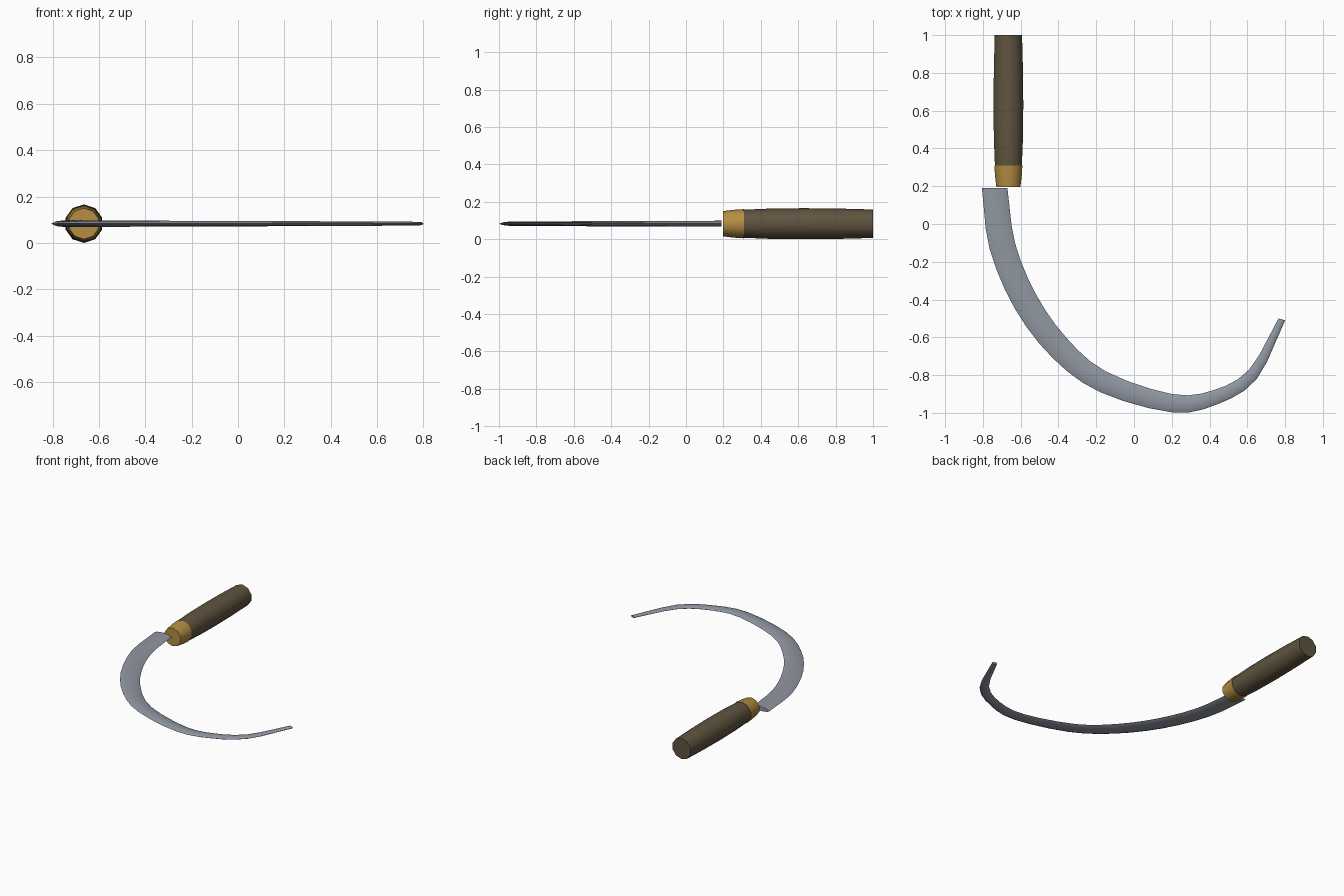
import bpy
import math
from mathutils import Vector

default = bpy.data.objects.get("Cube")
if default:
    bpy.data.objects.remove(default, do_unlink=True)

AXIS_X, AXIS_Z = -0.665, 0.083
SIDES = 10


def make_material(name, colour):
    mat = bpy.data.materials.new(name)
    mat.use_nodes = True
    mat.diffuse_color = (*colour, 1)
    mat.node_tree.nodes["Principled BSDF"].inputs["Base Color"].default_value = (*colour, 1)
    return mat


wood = make_material("dark wood", (0.115, 0.088, 0.05))
brass = make_material("brass", (0.46, 0.27, 0.055))
steel = make_material("steel", (0.28, 0.31, 0.36))


def loft(name, rings, mat):
    """Skin a list of equal closed rings and cap both ends."""
    count = len(rings[0])
    verts = [point for ring in rings for point in ring]
    faces = []
    for row in range(len(rings) - 1):
        for col in range(count):
            nxt = (col + 1) % count
            a, b = row * count, (row + 1) * count
            faces.append((a + col, a + nxt, b + nxt, b + col))
    faces.append(tuple(reversed(range(count))))
    faces.append(tuple(range(len(verts) - count, len(verts))))
    mesh = bpy.data.meshes.new(name)
    mesh.from_pydata(verts, [], faces)
    mesh.materials.append(mat)
    obj = bpy.data.objects.new(name, mesh)
    bpy.context.collection.objects.link(obj)
    # consistent outward normals, then smooth with crisp rims
    bpy.ops.object.select_all(action="DESELECT")
    obj.select_set(True)
    bpy.context.view_layer.objects.active = obj
    bpy.ops.object.mode_set(mode="EDIT")
    bpy.ops.mesh.select_all(action="SELECT")
    bpy.ops.mesh.normals_make_consistent(inside=False)
    bpy.ops.object.mode_set(mode="OBJECT")
    bpy.ops.object.shade_smooth_by_angle(angle=math.radians(50))
    return obj


def turned(name, profile, mat):
    """Turn a (y, radius) profile about the grip axis."""
    rings = []
    for y, radius in profile:
        ring = []
        for i in range(SIDES):
            angle = math.tau * i / SIDES
            ring.append((AXIS_X + radius * math.sin(angle), y,
                         AXIS_Z + radius * math.cos(angle)))
        rings.append(ring)
    return loft(name, rings, mat)


def spline(points, steps):
    """Smooth path passing through every point."""
    pts = [Vector(p) for p in points]
    pts = [2 * pts[0] - pts[1]] + pts + [2 * pts[-1] - pts[-2]]
    path = []
    for a, b, c, d in zip(pts, pts[1:], pts[2:], pts[3:]):
        for s in range(steps):
            t = s / steps
            path.append(0.5 * (2 * b + (c - a) * t
                               + (2 * a - 5 * b + 4 * c - d) * t ** 2
                               + (3 * b - a - 3 * c + d) * t ** 3))
    return path + [pts[-2]]


# Grip and ferrule
turned("handle", [(0.31, 0.075), (0.45, 0.081), (0.63, 0.083),
                  (0.82, 0.081), (1.0, 0.076)], wood)
turned("ferrule", [(0.197, 0.067), (0.25, 0.074), (0.31, 0.078)], brass)

# Curved blade, a lens section swept between its outer and inner edges
outer = spline([(-0.805, 0.19), (-0.765, -0.13), (-0.63, -0.45), (-0.43, -0.71),
                (-0.18, -0.89), (0.2, -0.997), (0.44, -0.955), (0.65, -0.82),
                (0.8, -0.51)], 3)
inner = spline([(-0.67, 0.19), (-0.63, -0.1), (-0.52, -0.37), (-0.36, -0.6),
                (-0.15, -0.78), (0.2, -0.9), (0.42, -0.88), (0.61, -0.77),
                (0.765, -0.5)], 3)
half = [(0, 0), (0.15, 0.65), (0.5, 1), (0.85, 0.65), (1, 0)]
section = half + [(u, -h) for u, h in reversed(half[1:-1])]
rings = []
for i, (out, inn) in enumerate(zip(outer, inner)):
    thick = 0.016 - 0.008 * i / (len(outer) - 1)
    ring = []
    for u, h in section:
        p = out.lerp(inn, u)
        ring.append((p.x, p.y, AXIS_Z + h * thick))
    rings.append(ring)
loft("blade", rings, steel)
